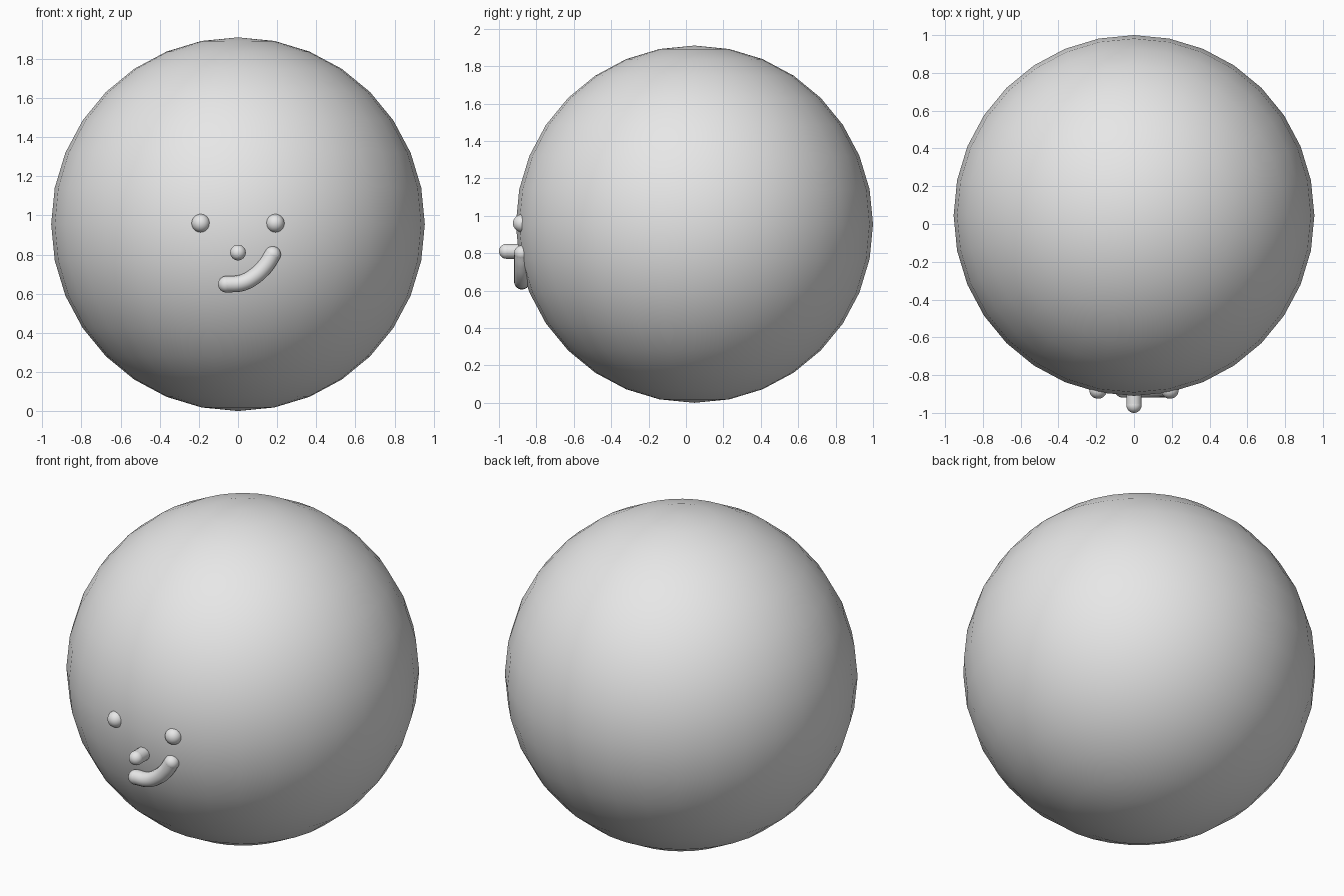
import bpy
from mathutils import Vector

cube = bpy.data.objects.get("Cube")
if cube:
    bpy.data.objects.remove(cube, do_unlink=True)

# One plain grey for every part
grey = bpy.data.materials.new("light_grey")
grey.use_nodes = True
colour = (0.8, 0.8, 0.8, 1)
grey.diffuse_color = colour
grey.node_tree.nodes["Principled BSDF"].inputs["Base Color"].default_value = colour


def finish(obj, name):
    obj.name = name
    obj.data.materials.clear()
    obj.data.materials.append(grey)
    obj.data.shade_smooth()
    return obj


def ball(name, centre, radius, segments=32, rings=16):
    bpy.ops.mesh.primitive_uv_sphere_add(segments=segments, ring_count=rings,
                                         radius=radius, location=centre)
    return finish(bpy.context.object, name)


def rounded_tube(name, points, radius):
    """Round tube along a smooth path, closed by a ball at each end."""
    curve = bpy.data.curves.new(name, "CURVE")
    curve.dimensions = "3D"
    curve.bevel_depth = radius
    curve.bevel_resolution = 6
    spline = curve.splines.new("BEZIER")
    spline.bezier_points.add(len(points) - 1)
    for knot, point in zip(spline.bezier_points, points):
        knot.co = Vector(point)
        knot.handle_left_type = knot.handle_right_type = "AUTO"
    tube = bpy.data.objects.new(name, curve)
    bpy.context.collection.objects.link(tube)
    bpy.ops.object.select_all(action="DESELECT")
    tube.select_set(True)
    bpy.context.view_layer.objects.active = tube
    bpy.ops.object.convert(target="MESH")
    tube = bpy.context.object
    caps = [ball(name + "_end", p, radius) for p in (points[0], points[-1])]
    bpy.ops.object.select_all(action="DESELECT")
    for part in caps + [tube]:
        part.select_set(True)
    bpy.context.view_layer.objects.active = tube
    bpy.ops.object.join()
    return finish(bpy.context.object, name)


# Large round head
ball("head", (0, 0.045, 0.955), 0.955)

# Eyes, half sunk in the head
for side, x in (("left", 0.19), ("right", -0.19)):
    ball(side + "_eye", (x, -0.878, 0.96), 0.047)

# Peg nose pointing forward
rounded_tube("nose", [(0, -0.84, 0.81), (0, -0.96, 0.81)], 0.04)

# Lopsided smile rising to the left
smile = [(-0.06, 0.648), (0.02, 0.655), (0.083, 0.687), (0.142, 0.745), (0.177, 0.8)]
rounded_tube("mouth", [(x, -0.877, z) for x, z in smile], 0.042)
